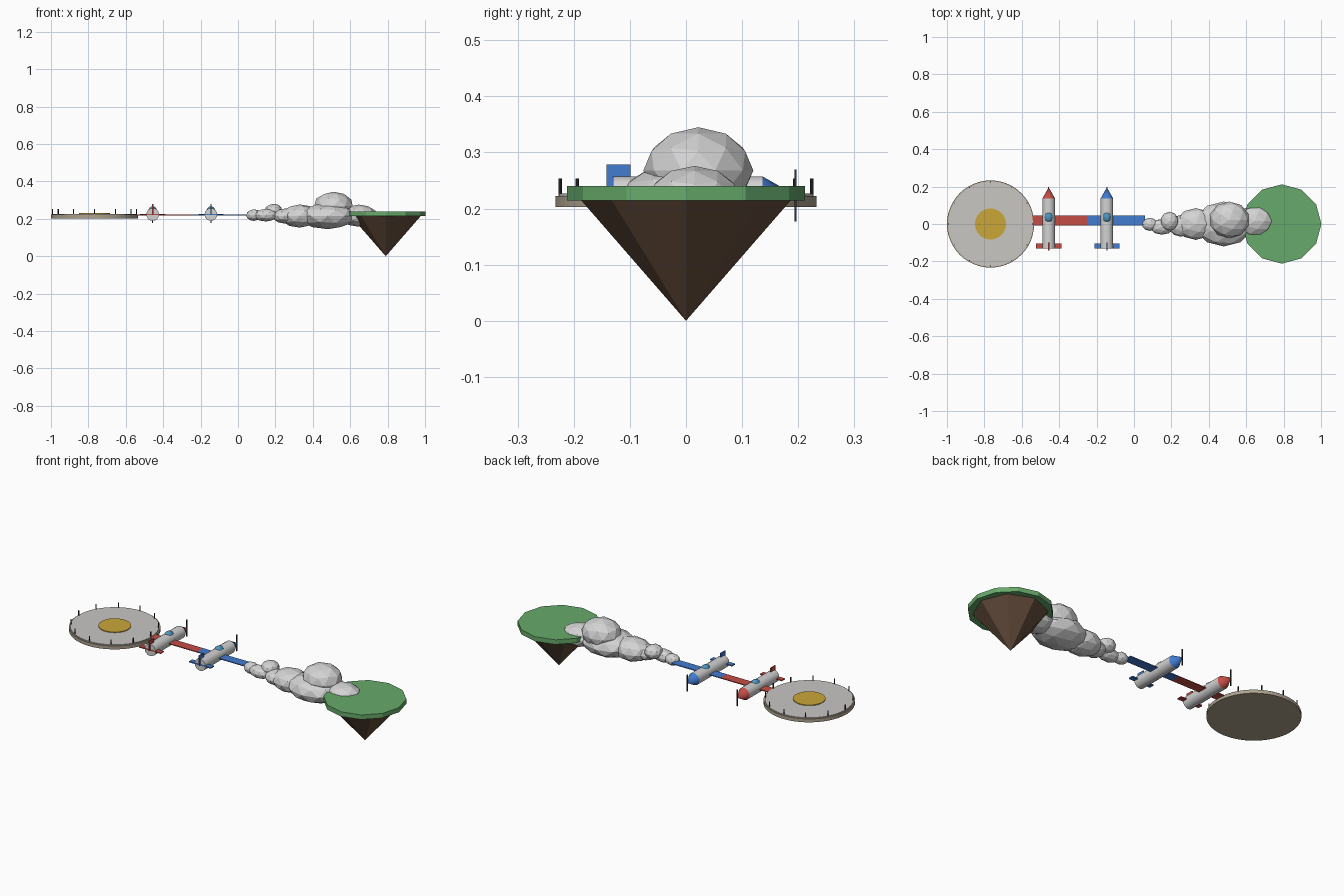
import bpy
from math import pi, sin, cos

if "Cube" in bpy.data.objects:
    bpy.data.objects.remove(bpy.data.objects["Cube"])


def material(name, r, g, b):
    m = bpy.data.materials.new(name)
    m.use_nodes = True
    m.diffuse_color = (r, g, b, 1)
    m.node_tree.nodes["Principled BSDF"].inputs["Base Color"].default_value = (r, g, b, 1)
    return m


STONE = material("pale stone", .58, .57, .55)
SAND = material("sand", .42, .36, .27)
GOLD = material("gold", .6, .38, .04)
WHITE = material("light grey", .65, .65, .65)
RED = material("red", .56, .075, .06)
BLUE = material("blue", .055, .2, .64)
EARTH = material("earth brown", .13, .075, .045)
GRASS = material("grass green", .135, .4, .145)
GLASS = material("glass blue", .08, .31, .52)
DARK = material("dark metal", .03, .03, .035)


def finish(name, mat, smooth=False):
    ob = bpy.context.object
    ob.name = name
    ob.data.materials.append(mat)
    if smooth:
        bpy.ops.object.shade_smooth_by_angle()
    return ob


def box(name, mat, loc, size):
    bpy.ops.mesh.primitive_cube_add(size=1, location=loc)
    bpy.context.object.scale = size
    return finish(name, mat)


def cone(name, mat, loc, r1, r2, depth, sides, rot=(0, 0, 0), smooth=False):
    bpy.ops.mesh.primitive_cone_add(vertices=sides, radius1=r1, radius2=r2,
                                    depth=depth, location=loc, rotation=rot)
    return finish(name, mat, smooth)


def blob(name, mat, loc, radii, turn=0):
    bpy.ops.mesh.primitive_ico_sphere_add(subdivisions=2, radius=1, location=loc,
                                          rotation=(0, 0, turn))
    bpy.context.object.scale = radii
    return finish(name, mat)


# Landing platform with a ring of posts
PX, MID = -.767, .2235
cone("platform_base", SAND, (PX, 0, .2125), .233, .233, .019, 48, smooth=True)
cone("platform_top", STONE, (PX, 0, .224), .227, .227, .005, 48, smooth=True)
cone("platform_centre", GOLD, (PX, 0, .228), .083, .083, .005, 32, smooth=True)
for i in range(12):
    a = i * pi / 6
    cone("platform_post", DARK, (PX + .224 * cos(a), .224 * sin(a), .2375),
         .003, .003, .033, 8)

# Walkway in two colours
box("red_walkway", RED, (-.4, .018, .221), (.305, .053, .005))
box("blue_walkway", BLUE, (-.094, .018, .221), (.307, .053, .005))


# Two small rocket planes
def rocket(x, mat):
    along_y = (-pi / 2, 0, 0)
    cone("rocket_body", WHITE, (x, .003, MID), .034, .034, .266, 16, along_y, True)
    cone("rocket_nose", mat, (x, .166, MID), .034, 0, .06, 16, along_y, True)
    bpy.ops.mesh.primitive_uv_sphere_add(segments=16, ring_count=8, radius=1,
                                         location=(x, .036, MID + .02))
    bpy.context.object.scale = (.023, .031, .023)
    finish("rocket_canopy", GLASS, True)
    box("rocket_tail_wing", mat, (x, -.118, MID), (.135, .028, .006))
    box("rocket_tail_fin", mat, (x, -.12, .251), (.006, .043, .055))
    box("rocket_propeller", DARK, (x, .195, MID), (.005, .004, .093))


rocket(-.456, RED)
rocket(-.145, BLUE)

# Cloud bridge, from the large puffs to the small ones
puffs = [
    ((.51, .022, .268), (.108, .098, .077)),
    ((.48, 0, .215), (.155, .12, .07)),
    ((.645, .015, .217), (.1, .083, .059)),
    ((.33, 0, .215), (.105, .085, .062)),
    ((.25, -.01, .215), (.065, .058, .04)),
    ((.19, .015, .243), (.048, .051, .038)),
    ((.15, -.015, .22), (.065, .042, .034)),
    ((.085, -.002, .22), (.042, .035, .031)),
]
for i, (loc, radii) in enumerate(puffs):
    blob("cloud_puff", WHITE, loc, radii)

# Floating island
cone("island_grass", GRASS, (.79, 0, .2275), .212, .212, .026, 12, (0, 0, pi / 6))
cone("island_rock", EARTH, (.79, 0, .108), 0, .188, .216, 8)
